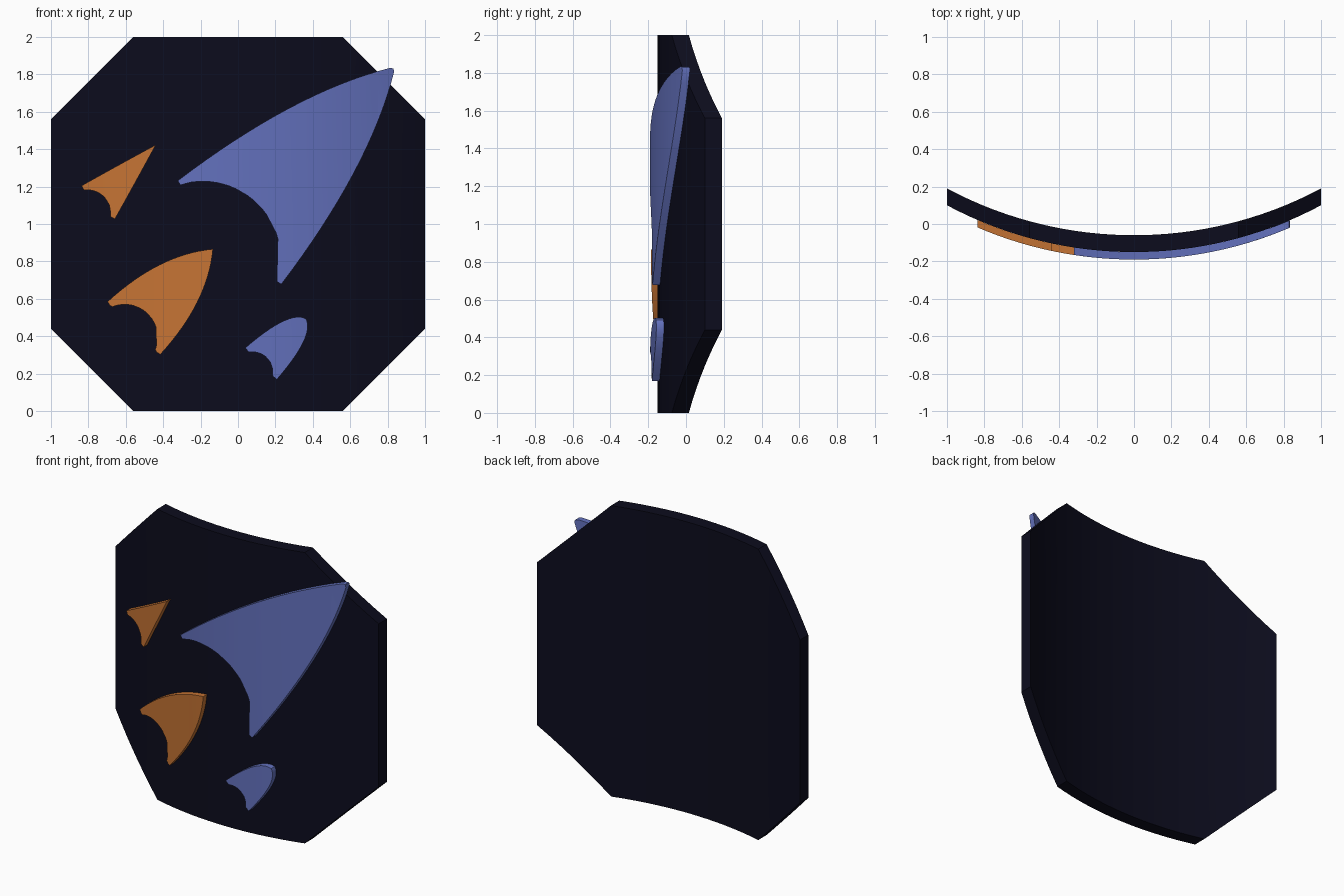
import bpy, bmesh, math
from mathutils import Vector

if "Cube" in bpy.data.objects:
    bpy.data.objects.remove(bpy.data.objects["Cube"])


def material(name, rgb):
    m = bpy.data.materials.new(name)
    m.diffuse_color = (*rgb, 1)
    m.use_nodes = True
    m.node_tree.nodes["Principled BSDF"].inputs["Base Color"].default_value = m.diffuse_color
    return m


NAVY = material("dark navy", (0.0037, 0.0037, 0.0125))
BLUE = material("periwinkle blue", (0.125, 0.165, 0.51))
ORANGE = material("burnt orange", (0.56, 0.173, 0.034))

RADIUS = 2.125   # bend radius of the panel
COLUMNS = 32     # vertical strips across the bend


def bend(x):
    return RADIUS - math.sqrt(RADIUS ** 2 - x * x)


def curved_slab(name, outline, front, depth, mat):
    """Fill an x-z outline, thicken it along y and bend it round the z axis."""
    bm = bmesh.new()
    bm.faces.new([bm.verts.new((x, 0, z)) for x, z in outline])
    bmesh.ops.triangulate(bm, faces=bm.faces[:])
    for i in range(1, COLUMNS):
        bmesh.ops.bisect_plane(bm, geom=bm.verts[:] + bm.edges[:] + bm.faces[:],
                               dist=1e-5, plane_co=(-1 + 2 * i / COLUMNS, 0, 0),
                               plane_no=(1, 0, 0))
    new = bmesh.ops.extrude_face_region(bm, geom=bm.faces[:])["geom"]
    for v in new:
        if isinstance(v, bmesh.types.BMVert):
            v.co.y += depth
    for v in bm.verts:
        v.co.y += front + bend(v.co.x)
    bmesh.ops.recalc_face_normals(bm, faces=bm.faces[:])
    mesh = bpy.data.meshes.new(name)
    bm.to_mesh(mesh)
    bm.free()
    mesh.materials.append(mat)
    ob = bpy.data.objects.new(name, mesh)
    bpy.context.collection.objects.link(ob)
    bpy.ops.object.select_all(action='DESELECT')
    ob.select_set(True)
    bpy.context.view_layer.objects.active = ob
    bpy.ops.object.shade_smooth_by_angle(angle=math.radians(30))


def fin_outline(k, centre_x, r, heel_angle, heel, tip, control, end, extra=()):
    """Half a fin (hollow arc, heel, outer curve), mirrored about z = x + k."""
    half = []
    for i in range(13):
        a = math.radians(45 + (heel_angle - 45) * i / 12)
        half.append((centre_x + r * math.cos(a), centre_x + k + r * math.sin(a)))
    half.append(heel)
    p, c, e = Vector(tip), Vector(control), Vector(end)
    for i in range(17):
        t = i / 16
        half.append(tuple(p * (1 - t) ** 2 + c * 2 * t * (1 - t) + e * t * t))
    half += extra
    points = half + [(z - k, x + k) for x, z in reversed(half)]
    # drop doubled points on the mirror line
    return [q for i, q in enumerate(points)
            if math.dist(q, points[i - 1]) > 0.002]


# curved octagonal panel
c = 0.56
octagon = [(-c, 0), (c, 0), (1, 1 - c), (1, 1 + c),
           (c, 2), (-c, 2), (-1, 1 + c), (-1, 1 - c)]
curved_slab("panel", octagon, -0.15, 0.09, NAVY)

# raised fins on the front
fins = [
    ("large_blue_fin", BLUE,
     (1.0, -0.189, 0.417, 104, (-0.308, 1.208), (-0.322, 1.232),
      (0.303, 1.706), (0.811, 1.834), [(0.829, 1.832)])),
    ("medium_orange_fin", ORANGE,
     (1.0, -0.606, 0.176, 112, (-0.687, 0.566), (-0.697, 0.585),
      (-0.419, 0.84), (-0.134, 0.866))),
    ("small_orange_fin", ORANGE,
     (1.863, -0.804, 0.123, 98, (-0.827, 1.186), (-0.836, 1.205),
      (-0.638, 1.316), (-0.44, 1.423))),
    ("small_blue_fin", BLUE,
     (0.13, 0.079, 0.107, 98, (0.058, 0.316), (0.038, 0.337),
      (0.276, 0.543), (0.363, 0.493))),
]
for name, mat, shape in fins:
    curved_slab(name, fin_outline(*shape), -0.19, 0.04, mat)
